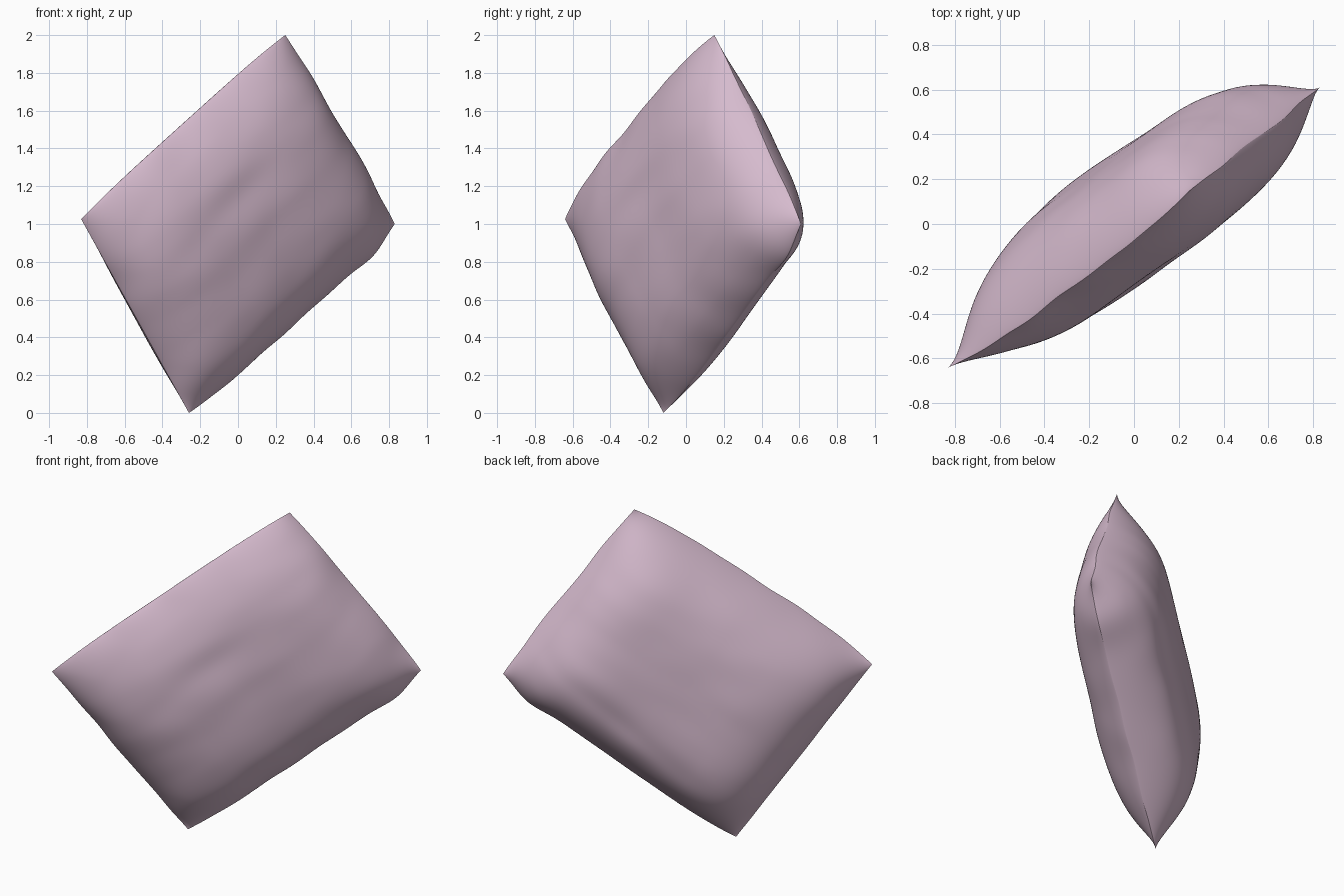
import bpy, bmesh, math
from mathutils import Vector, noise

if "Cube" in bpy.data.objects:
    bpy.data.objects.remove(bpy.data.objects["Cube"])

# Four corner tips of the tilted cushion
BOTTOM = Vector((-0.26, -0.12, 0.0))
RIGHT = Vector((0.83, 0.61, 1.0))
LEFT = Vector((-0.83, -0.64, 1.025))
TOP = Vector((0.25, 0.15, 2.0))
U = (RIGHT - BOTTOM).normalized()
V = (LEFT - BOTTOM).normalized()
N = U.cross(V).normalized()          # points to the front
SEG = 80


def bump(x, centre, width):
    return math.exp(-((x - centre) / width) ** 2)


def seam_plane(u, v):
    """Flat cushion outline with slightly bowed edges and a wavy seam."""
    a, b = (u + 1) / 2, (v + 1) / 2
    p = (BOTTOM * (1 - a) + RIGHT * a) * (1 - b) + (LEFT * (1 - a) + TOP * a) * b
    hi, lo = b * b, (1 - b) ** 2
    right, left = a * a, (1 - a) ** 2
    p += V * (1 - u ** 4) * (0.035 * hi - 0.035 * lo)
    p -= V * 0.03 * bump(u, 0.75, 0.18) * lo * (1 - u ** 8)
    p += U * (1 - v ** 4) * 0.012 * right
    # seam of the upper edge leans to the front
    p += N * 0.035 * (1 - u ** 4) * max(0.0, v) ** 6
    edge = max(abs(u), abs(v)) ** 6
    q = noise.noise(p * 4.0)
    corner = (u * v) ** 4
    return p + (N * 0.012 * q + (U * u + V * v) * 0.006 * q) * edge * (1 - corner)


def puff(u, v, side):
    """Stuffed height above the seam, sagging to the lower edge."""
    if side > 0:
        top, ku, kv = 0.232, (5.0 if u > 0 else 4.4), (2.8 if v > 0 else 4.2)
    else:
        top, ku, kv = 0.29, 5.0, (2.8 if v > 0 else 4.6)
    full = max(0.0, (1 - abs(u) ** ku) * (1 - abs(v) ** kv))
    h = top * full ** 0.85
    if side < 0:
        h *= 1 - 0.07 * v - 0.03 * u
    soft = min(1.0, full * 2)
    w = 0.008 * noise.noise(Vector((u * 2.4, v * 2, side * 6.0)))
    w += 0.002 * noise.noise(Vector((u * 3, v * 5, side)))
    if side > 0:
        # curved crease under the upper edge
        w -= 0.007 * bump(v, 0.33 - 0.2 * u * u, 0.12) * bump(u, -0.1, 0.5)
        w += 0.006 * bump(v, 0.08 - 0.2 * u * u, 0.14) * bump(u, -0.1, 0.5)
    else:
        # fold beside the lower edge
        w -= 0.010 * bump(v, -0.62 + 0.1 * u, 0.10) * bump(u, 0.2, 0.6)
    return h + w * soft


# Two puffed panels joined along the shared seam
bm = bmesh.new()
ts = [math.sin(math.pi / 2 * (2 * i / SEG - 1)) for i in range(SEG + 1)]
ts[0], ts[-1] = -1.0, 1.0
seam = {}
for side in (1, -1):
    grid = {}
    for i, u in enumerate(ts):
        for j, v in enumerate(ts):
            rim = i in (0, SEG) or j in (0, SEG)
            if rim and (i, j) in seam:
                grid[i, j] = seam[i, j]
                continue
            p = seam_plane(u, v)
            if not rim:
                p = p + N * side * puff(u, v, side)
            grid[i, j] = bm.verts.new(p)
            if rim:
                seam[i, j] = grid[i, j]
    for i in range(SEG):
        for j in range(SEG):
            f = [grid[i, j], grid[i + 1, j], grid[i + 1, j + 1], grid[i, j + 1]]
            bm.faces.new(f if side > 0 else f[::-1])

# Rest on the ground
low = min(v.co.z for v in bm.verts)
for v in bm.verts:
    v.co.z -= low

# Smooth cloth with a crisp seam line
for f in bm.faces:
    f.smooth = True
rim_verts = set(seam.values())
for e in bm.edges:
    if e.verts[0] in rim_verts and e.verts[1] in rim_verts:
        e.smooth = False
mesh = bpy.data.meshes.new("pillow")
bm.to_mesh(mesh)
bm.free()
pillow = bpy.data.objects.new("pillow", mesh)
bpy.context.collection.objects.link(pillow)

# Pale mauve cloth
cloth = bpy.data.materials.new("pale mauve cloth")
cloth.diffuse_color = (0.67, 0.495, 0.615, 1)
cloth.use_nodes = True
cloth.node_tree.nodes["Principled BSDF"].inputs["Base Color"].default_value = cloth.diffuse_color
mesh.materials.append(cloth)
